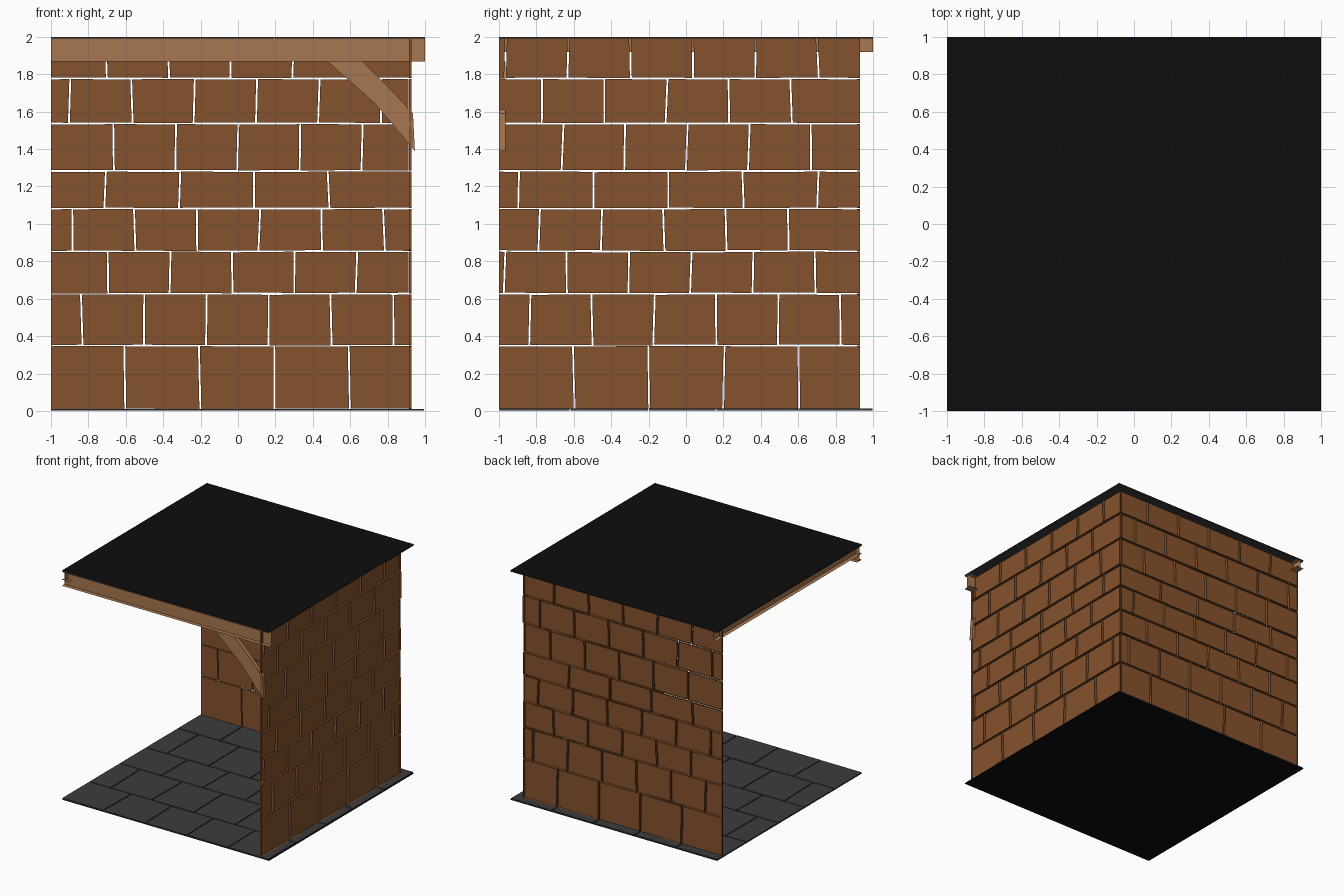
import bpy, bmesh, random

if "Cube" in bpy.data.objects:
    bpy.data.objects.remove(bpy.data.objects["Cube"])
random.seed(4)


def material(name, rgb):
    m = bpy.data.materials.new(name)
    m.diffuse_color = (*rgb, 1)
    m.use_nodes = True
    m.node_tree.nodes["Principled BSDF"].inputs["Base Color"].default_value = m.diffuse_color
    return m


BRICK = material("brick_brown", (0.235, 0.085, 0.026))
WOOD = material("light_wood", (0.39, 0.185, 0.082))
STONE = material("dark_stone", (0.045, 0.045, 0.045))
BLACK = material("black_backing", (0.004, 0.004, 0.004))


def finish(bm, name, mat, recalc=True):
    if recalc:
        bmesh.ops.recalc_face_normals(bm, faces=bm.faces)
    me = bpy.data.meshes.new(name)
    bm.to_mesh(me)
    bm.free()
    me.materials.append(mat)
    ob = bpy.data.objects.new(name, me)
    bpy.context.collection.objects.link(ob)
    return ob


def stones(name, rows, start, end, place, mat, depth, gap=0.005):
    """Courses of slightly uneven blocks: a face with a rim and an open back.
    rows: (low, high, first seam, seam spacing); place maps (u, v, d) to xyz."""
    bm = bmesh.new()
    for lo, hi, seam, step in rows:
        cuts = [(start, start)]
        while seam < end - 0.05:
            t = random.uniform(-0.005, 0.005)
            cuts.append((seam - t, seam + t))
            seam += step
        cuts.append((end, end))
        for i in range(len(cuts) - 1):
            a, b = cuts[i], cuts[i + 1]
            ga = 0 if i == 0 else gap
            gb = random.uniform(-0.004, 0.006) if i == len(cuts) - 2 else gap

            def j():
                return random.uniform(-0.002, 0.002)
            uv = [(a[0] + ga, lo + j()), (b[0] - gb, lo + j()),
                  (b[1] - gb, hi + j()), (a[1] + ga, hi + j())]
            front = [bm.verts.new(place(u, v, 0)) for u, v in uv]
            back = [bm.verts.new(place(u, v, depth)) for u, v in uv]
            bm.faces.new(front)
            for k in range(4):
                n = (k + 1) % 4
                bm.faces.new((front[k], back[k], back[n], front[n]))
    return finish(bm, name, mat)


# Brick walls: course heights shared, seam positions differ
levels = [(0.012, 0.345), (0.353, 0.622), (0.631, 0.85), (0.858, 1.078),
          (1.086, 1.278), (1.287, 1.532), (1.541, 1.773), (1.782, 1.993)]
back_seams = [(-0.605, 0.4), (-0.835, 0.333), (-0.695, 0.332), (-0.885, 0.333),
              (-0.71, 0.398), (-0.665, 0.332), (-0.9, 0.333), (-0.705, 0.333)]
side_seams = [(-0.6, 0.401), (-0.835, 0.332), (-0.97, 0.332), (-0.785, 0.333),
              (-0.895, 0.4), (-0.66, 0.332), (-0.77, 0.333), (-0.965, 0.334)]
stones("back_wall", [l + s for l, s in zip(levels, back_seams)], -1, 0.916,
       lambda u, v, d: (u, 0.915 + d, v), BRICK, 0.014)
stones("right_wall", [l + s for l, s in zip(levels, side_seams)], -1, 0.924,
       lambda u, v, d: (0.914 + d, u, v), BRICK, 0.014)

# Floor and ceiling slabs
slab_rows = []
y = -1.0
for i, w in enumerate((0.38, 0.42, 0.36, 0.44, 0.40)):
    slab_rows.append((y + 0.004, y + w - 0.004, -0.6 - 0.2 * (i % 2), 0.4))
    y += w
stones("floor_slabs", slab_rows, -1, 0.995,
       lambda u, v, d: (u, v, 0.012 - d), STONE, 0.01, 0.004)
stones("ceiling_slabs", slab_rows, -1, 0.995,
       lambda u, v, d: (u, v, 1.99 + d), STONE, 0.008, 0.004)


def sheet(name, z, up):
    bm = bmesh.new()
    c = [(-1, -1), (1, -1), (1, 1), (-1, 1)]
    bm.faces.new([bm.verts.new((x, y, z)) for x, y in (c if up else c[::-1])])
    finish(bm, name, BLACK, False)


sheet("floor_backing", 0.0, False)
sheet("ceiling_backing", 2.0, True)


# Roof beams: thin I-section, open at the ends
def beam(name, bottom, place):
    bm = bmesh.new()
    top = 1.988
    for (a, za), (b, zb) in [((0.035, bottom), (0.035, 2.0)),
                             ((0, bottom), (0.07, bottom)),
                             ((0, top), (0.07, top))]:
        bm.faces.new([bm.verts.new(place(u, w, z)) for u, w, z in
                      [(-1, a, za), (1, a, za), (1, b, zb), (-1, b, zb)]])
    return finish(bm, name, WOOD)


beam("front_beam", 1.867, lambda u, w, z: (u, -1 + w, z))
beam("left_beam", 1.92, lambda u, w, z: (-1 + w, u, z))

# Angled corner brace under the front beam
bm = bmesh.new()
outline = [(0.48, 1.867), (0.73, 1.645), (0.945, 1.39),
           (0.935, 1.59), (0.80, 1.735), (0.665, 1.867)]
f = bm.faces.new([bm.verts.new((x, -1, z)) for x, z in outline])
r = bmesh.ops.extrude_face_region(bm, geom=[f], use_keep_orig=True)
for v in r["geom"]:
    if isinstance(v, bmesh.types.BMVert):
        v.co.y = -0.965
finish(bm, "corner_brace", WOOD)
